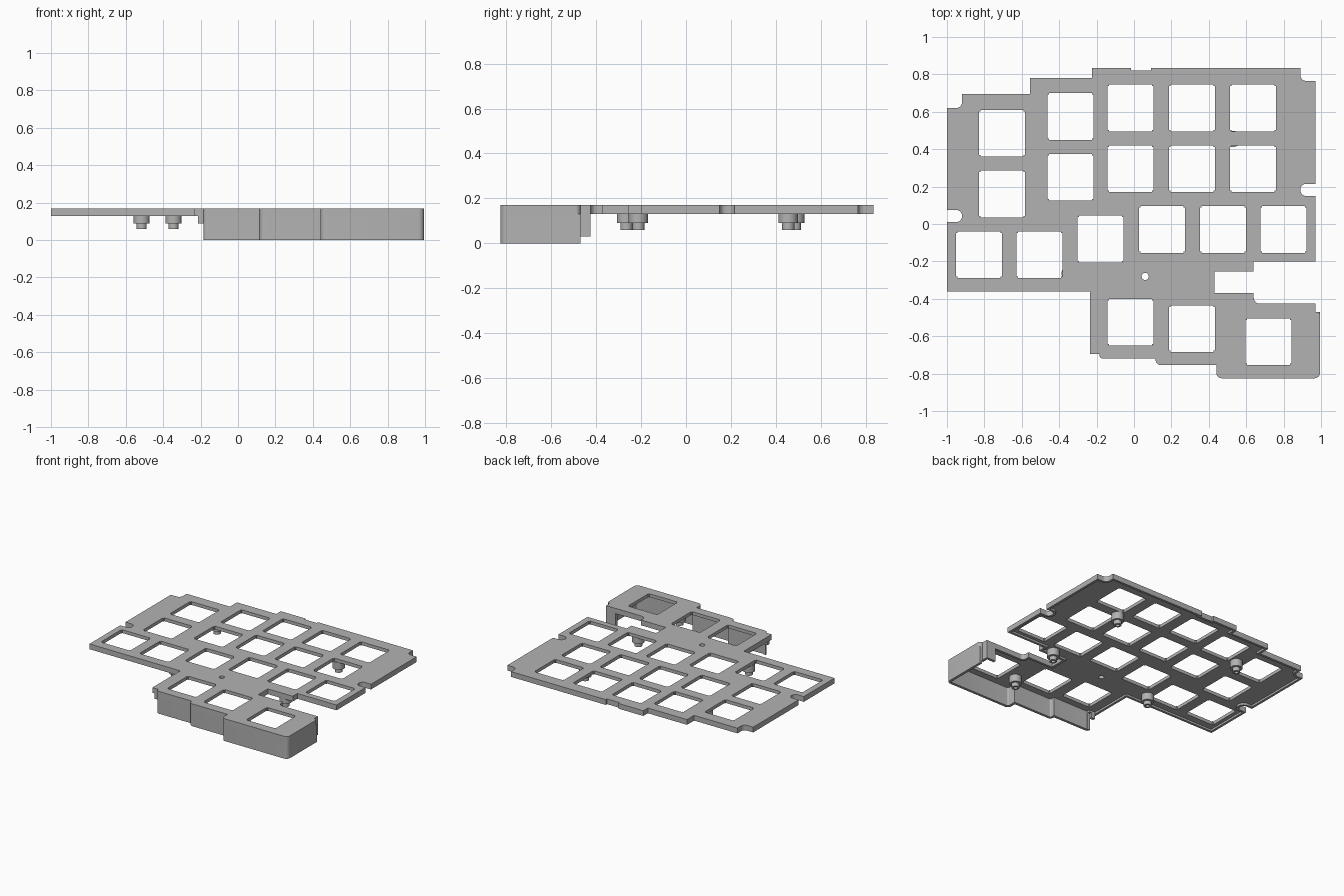
import bpy, bmesh, math
from mathutils import Vector

if "Cube" in bpy.data.objects:
    bpy.data.objects.remove(bpy.data.objects["Cube"], do_unlink=True)

grey = bpy.data.materials.new("plain_grey")
grey.use_nodes = True
grey.diffuse_color = (0.45, 0.45, 0.45, 1)
grey.node_tree.nodes["Principled BSDF"].inputs["Base Color"].default_value = grey.diffuse_color


def fillet(corners, closed=True, steps=6):
    """Round the right-angled corners that carry a radius as third value."""
    pts = []
    n = len(corners)
    for i, c in enumerate(corners):
        p = Vector(c[:2])
        if len(c) < 3 or (not closed and i in (0, n - 1)):
            pts.append(p)
            continue
        r = c[2]
        u = (Vector(corners[i - 1][:2]) - p).normalized()
        v = (Vector(corners[(i + 1) % n][:2]) - p).normalized()
        centre = p + (u + v) * r
        for k in range(steps + 1):
            t = k / steps * math.pi / 2
            pts.append(centre - (v * math.cos(t) + u * math.sin(t)) * r)
    return pts


def inset(pts, d, closed=True):
    """Mitred offset to the left of the direction of travel."""
    out = []
    n = len(pts)
    for i, p in enumerate(pts):
        a = (p - pts[i - 1]).normalized()
        b = (pts[(i + 1) % n] - p).normalized()
        if not closed and i == 0:
            a = b
        if not closed and i == n - 1:
            b = a
        na, nb = Vector((-a.y, a.x)), Vector((-b.y, b.x))
        out.append(p + (na + nb) * d / (1 + na.dot(nb)))
    return out


def slab(name, loops, z0, z1, smooth=False):
    """Filled flat outline, with inner loops as holes, extruded from z0 to z1."""
    curve = bpy.data.curves.new(name, "CURVE")
    curve.dimensions = "2D"
    curve.fill_mode = "BOTH"
    curve.extrude = (z1 - z0) / 2
    for loop in loops:
        s = curve.splines.new("POLY")
        s.points.add(len(loop) - 1)
        for point, p in zip(s.points, loop):
            point.co = (p[0], p[1], 0, 1)
        s.use_cyclic_u = True
    temp = bpy.data.objects.new(name + "_outline", curve)
    bpy.context.collection.objects.link(temp)
    deps = bpy.context.evaluated_depsgraph_get()
    mesh = bpy.data.meshes.new_from_object(temp.evaluated_get(deps))
    bpy.data.objects.remove(temp, do_unlink=True)
    bm = bmesh.new()
    bm.from_mesh(mesh)
    bmesh.ops.remove_doubles(bm, verts=bm.verts, dist=0.0001)
    bmesh.ops.translate(bm, verts=bm.verts, vec=(0, 0, (z0 + z1) / 2))
    bmesh.ops.recalc_face_normals(bm, faces=bm.faces)
    for f in bm.faces:
        f.smooth = False
    bm.to_mesh(mesh)
    bm.free()
    mesh.materials.clear()
    mesh.materials.append(grey)
    obj = bpy.data.objects.new(name, mesh)
    bpy.context.collection.objects.link(obj)
    if smooth:
        bpy.ops.object.select_all(action="DESELECT")
        obj.select_set(True)
        bpy.context.view_layer.objects.active = obj
        bpy.ops.object.shade_smooth_by_angle(angle=math.radians(35))
    return obj


def circle(x, y, r, n=32):
    return [(x + r * math.cos(k * math.tau / n), y + r * math.sin(k * math.tau / n)) for k in range(n)]


def key_hole(x, y, h=0.123, k=0.125, e=0.008):
    """Square opening with small stepped corners."""
    quarter = [(h, k - e), (h - e, k - e), (h - e, k)]
    pts = quarter + [(-a, b) for a, b in reversed(quarter)]
    pts += [(-a, -b) for a, b in pts]
    return [(x + a, y + b) for a, b in pts]


def ribbon(corners, thickness):
    path = fillet(corners, closed=False)
    return path + inset(path, thickness, closed=False)[::-1]


R = 0.03
TOP, UNDER, RIM = 0.17, 0.145, 0.13

# Outline corners, anticlockwise: left side, thumb front, right side, back
left_side = [(-0.92, 0.695), (-0.92, 0.62, R), (-1, 0.62), (-1, 0.075), (-0.92, 0.075, R),
             (-0.92, 0.01, R), (-1, 0.01), (-1, -0.36), (-0.235, -0.36), (-0.235, -0.695)]
thumb_front = [(-0.185, -0.695), (-0.185, -0.72, 0.02), (0.115, -0.72), (0.115, -0.755, R),
               (0.44, -0.755), (0.44, -0.825, R), (0.995, -0.825, R), (0.995, -0.47, 0.02)]
right_side = [(0.97, -0.47), (0.97, -0.425), (0.64, -0.425, R), (0.64, -0.37), (0.43, -0.37),
              (0.43, -0.255), (0.64, -0.255), (0.64, -0.2), (0.97, -0.2), (0.97, 0.15),
              (0.89, 0.15, R), (0.89, 0.215, R), (0.97, 0.215)]
back_side = [(0.97, 0.765), (0.89, 0.765, R), (0.89, 0.835), (0.09, 0.835), (0.09, 0.82),
             (-0.015, 0.82), (-0.015, 0.835), (-0.225, 0.835), (-0.225, 0.78),
             (-0.555, 0.78), (-0.555, 0.695)]
outline = fillet(left_side + thumb_front + right_side + back_side)

# Key positions: upper columns, lower row, thumb cluster
keys = [(-0.705, 0.485), (-0.705, 0.16), (-0.34, 0.575), (-0.34, 0.25)]
keys += [(x, y) for x in (-0.02, 0.31, 0.635) for y in (0.62, 0.295)]
keys += [(-0.83, -0.165), (-0.505, -0.165), (-0.18, -0.08)]
keys += [(x, -0.03) for x in (0.15, 0.475, 0.8)]
keys += [(-0.02, -0.525), (0.31, -0.56), (0.72, -0.63)]

# Top plate and the shallow rim beneath its edge
slab("key_plate", [outline] + [key_hole(x, y) for x, y in keys] + [circle(0.06, -0.28, 0.019)], UNDER, TOP)
slab("edge_rim", [outline, inset(outline, 0.018)], RIM, UNDER)

# Deep skirt around the thumb cluster with its two short end walls
slab("thumb_skirt", [ribbon(thumb_front, 0.02)], 0, RIM, smooth=True)
slab("skirt_left_end", [ribbon([(-0.215, -0.695), (-0.185, -0.695)], 0.02)], 0.09, RIM)
slab("skirt_right_end", [ribbon([(0.99, -0.47), (0.97, -0.47), (0.97, -0.425), (0.89, -0.425)], 0.02)], 0.03, RIM)

# Stepped screw posts under the plate
posts = [(-0.345, -0.265), (-0.515, 0.485), (0.53, 0.455), (0.55, -0.212), (0.515, -0.66)]
for i, (x, y) in enumerate(posts, 1):
    bore = circle(x, y, 0.014)
    slab(f"post_collar_{i}", [circle(x, y, 0.043), bore], 0.09, UNDER, smooth=True)
    slab(f"post_tip_{i}", [circle(x, y, 0.027), bore], 0.06, 0.09, smooth=True)
